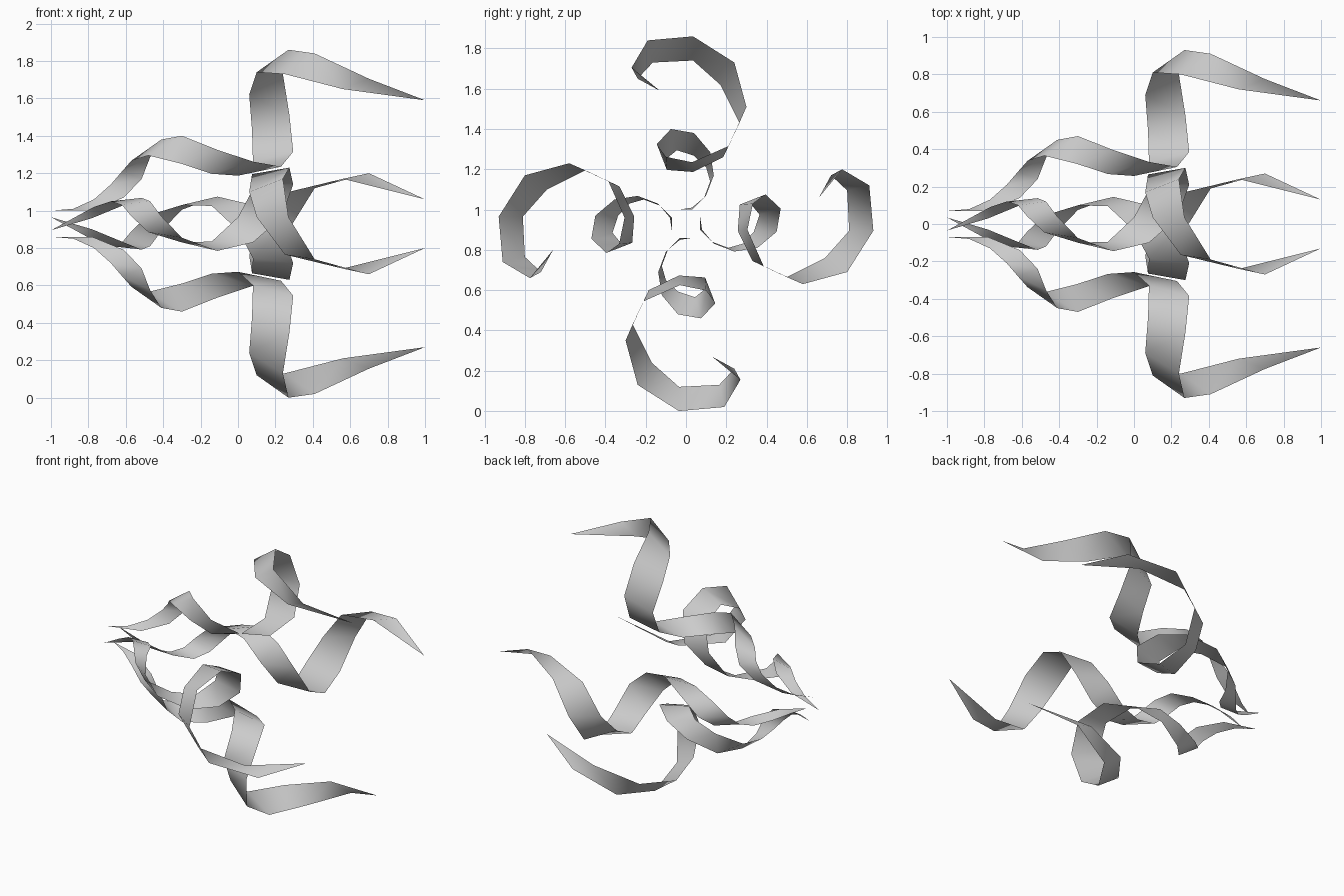
import bpy, bmesh
from mathutils import Vector, Matrix
from math import pi

HUB = 0.93  # height of the axis the ribbons wind around

# matching points along the two long edges of one ribbon, tip to tail (x, y, z)
front_edge = [
    (0.70, -0.27, 1.705), (0.41, -0.19, 1.84), (0.27, 0.035, 1.86), (0.24, 0.24, 1.73),
    (0.275, 0.30, 1.51), (0.295, 0.21, 1.315), (0.23, 0.03, 1.235), (0.08, -0.10, 1.262),
    (-0.11, -0.145, 1.325), (-0.30, -0.075, 1.40), (-0.41, 0.04, 1.38), (-0.47, 0.12, 1.285),
    (-0.515, 0.138, 1.17), (-0.61, 0.10, 1.07), (-0.78, 0.03, 1.0)]
back_edge = [
    (0.56, -0.24, 1.65), (0.25, -0.165, 1.73), (0.10, 0.035, 1.74), (0.06, 0.17, 1.62),
    (0.075, 0.265, 1.43), (0.08, 0.185, 1.26), (0.0, 0.035, 1.187), (-0.14, -0.095, 1.197),
    (-0.30, -0.10, 1.25), (-0.48, -0.045, 1.295), (-0.57, 0.04, 1.267), (-0.62, 0.10, 1.21),
    (-0.68, 0.12, 1.14), (-0.77, 0.09, 1.06), (-0.88, 0.03, 1.01)]
tip, tail = (1.0, -0.13, 1.59), (-1.0, -0.035, 1.0)


def ribbon(name, angle):
    """One tapered curling strip, turned about the x axis."""
    bm = bmesh.new()
    turn = Matrix.Translation((0, 0, HUB)) @ Matrix.Rotation(angle, 4, 'X')

    def vert(p):
        return bm.verts.new(turn @ (Vector(p) - Vector((0, 0, HUB))))

    a = [vert(p) for p in front_edge]
    b = [vert(p) for p in back_edge]
    bm.faces.new((vert(tip), a[0], b[0]))
    for i in range(len(a) - 1):
        bm.faces.new((b[i], a[i], a[i + 1], b[i + 1]))
    bm.faces.new((b[-1], a[-1], vert(tail)))
    for f in bm.faces:
        f.smooth = True
    me = bpy.data.meshes.new(name)
    bm.to_mesh(me)
    bm.free()
    bpy.context.collection.objects.link(bpy.data.objects.new(name, me))


# four identical ribbons around the axis
for k, side in enumerate(("top", "left", "bottom", "right")):
    ribbon(side + "_ribbon", k * pi / 2)
